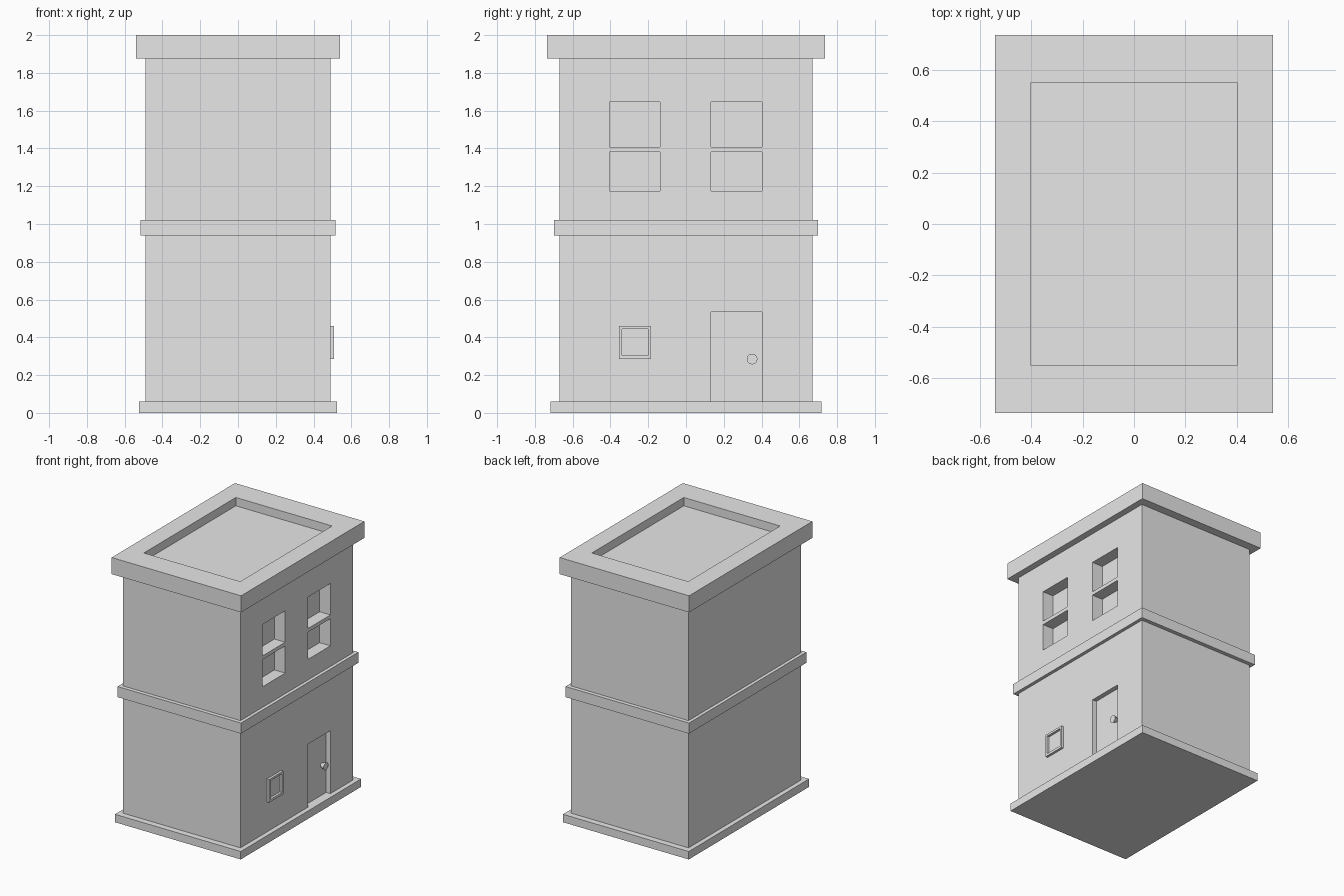
import bpy
from mathutils import Matrix, Vector
import math

cube = bpy.data.objects.get("Cube")
if cube:
    bpy.data.objects.remove(cube, do_unlink=True)

grey = bpy.data.materials.new("plain_grey")
grey.use_nodes = True
colour = (0.8, 0.8, 0.8, 1)
grey.diffuse_color = colour
grey.node_tree.nodes["Principled BSDF"].inputs["Base Color"].default_value = colour


def box(name, x, y, z):
    """Box from (min, max) pairs on each axis."""
    bpy.ops.mesh.primitive_cube_add(size=1)
    ob = bpy.context.object
    ob.name = name
    spans = (x, y, z)
    centre = Vector([(a + b) / 2 for a, b in spans])
    scale = Matrix.Diagonal([b - a for a, b in spans] + [1])
    ob.data.transform(Matrix.Translation(centre) @ scale)
    ob.data.materials.append(grey)
    return ob


def slab(name, half_x, half_y, z):
    return box(name, (-half_x, half_x), (-half_y, half_y), z)


def carve(target, cutter):
    """Subtract the cutter from the target and discard it."""
    mod = target.modifiers.new("opening", "BOOLEAN")
    mod.operation = "DIFFERENCE"
    mod.solver = "EXACT"
    mod.object = cutter
    bpy.context.view_layer.objects.active = target
    bpy.ops.object.modifier_apply(modifier=mod.name)
    bpy.data.objects.remove(cutter, do_unlink=True)


WALL = 0.49
OUT = 0.6

# Storeys and horizontal trims
walls = slab("walls", WALL, 0.67, (0.03, 1.9))
slab("base_plinth", 0.525, 0.717, (0, 0.06))
slab("floor_band", 0.515, 0.70, (0.94, 1.02))
roof = slab("roof_parapet", 0.54, 0.735, (1.875, 2))
carve(roof, slab("roof_well", 0.402, 0.548, (1.937, 2.1)))

# Two sash windows, each with a lower and an upper pane
for y in ((-0.405, -0.137), (0.132, 0.402)):
    for z in ((1.175, 1.38), (1.408, 1.645)):
        carve(walls, box("pane_cutter", (WALL - 0.09, OUT), y, z))

# Recessed door standing on the plinth
carve(walls, box("door_cutter", (WALL - 0.035, OUT), (0.132, 0.402), (0.05, 0.535)))

# Door knob, flaring outwards
bpy.ops.mesh.primitive_cone_add(
    vertices=24, radius1=0.016, radius2=0.028, depth=0.035,
    location=(WALL - 0.0185, 0.35, 0.285), rotation=(0, math.pi / 2, 0))
knob = bpy.context.object
knob.name = "door_knob"
knob.data.materials.append(grey)
bpy.ops.object.shade_smooth_by_angle()

# Small raised frame beside the door
frame = box("small_window_frame", (WALL - 0.01, 0.508), (-0.355, -0.185), (0.285, 0.46))
carve(frame, box("frame_cutter", (WALL - 0.05, OUT), (-0.339, -0.201), (0.304, 0.444)))
